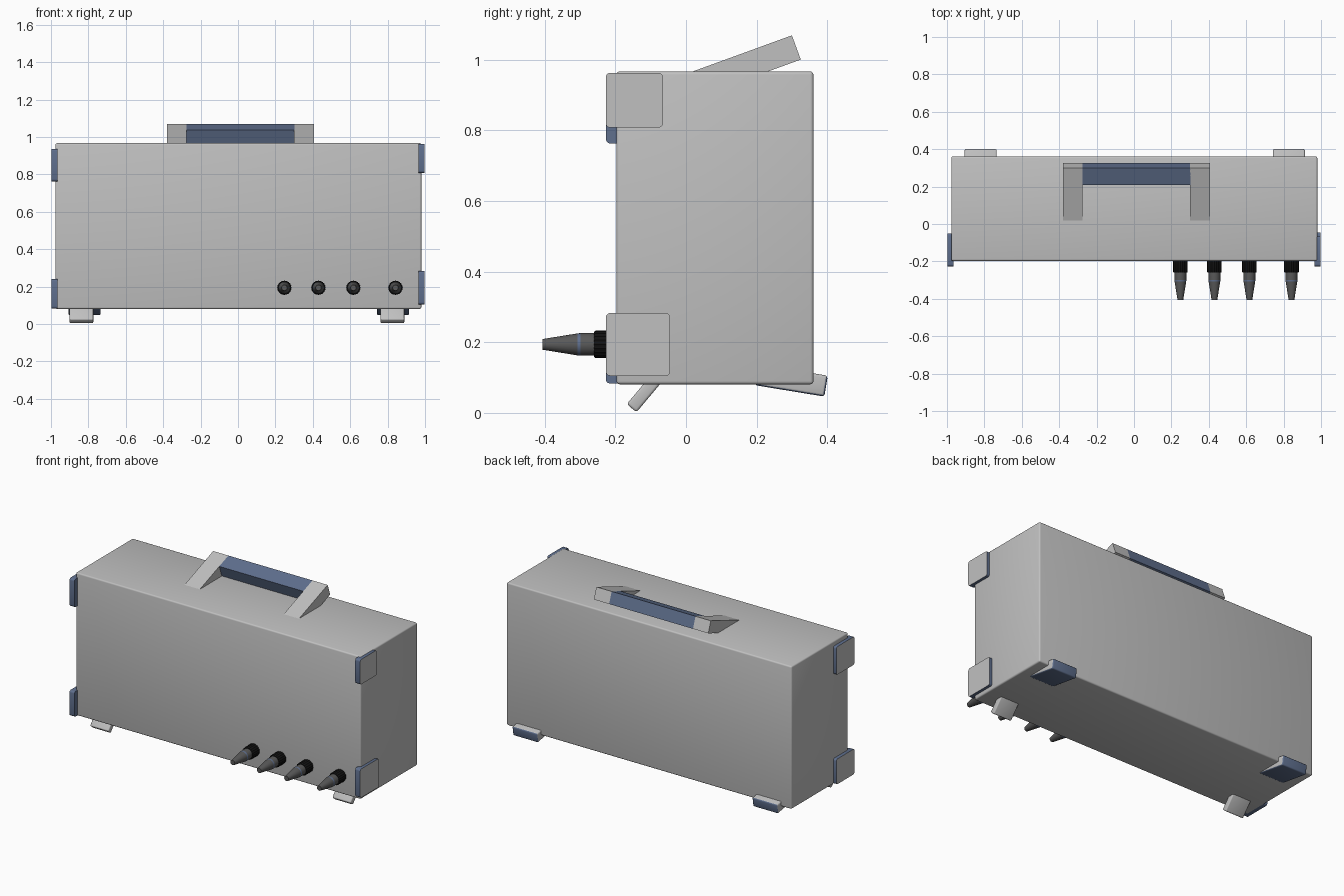
import bpy, bmesh, math
from mathutils import Matrix, Vector

if "Cube" in bpy.data.objects:
    bpy.data.objects.remove(bpy.data.objects["Cube"])


def material(name, rgb):
    m = bpy.data.materials.new(name)
    m.diffuse_color = (*rgb, 1.0)
    m.use_nodes = True
    m.node_tree.nodes["Principled BSDF"].inputs["Base Color"].default_value = m.diffuse_color
    return m


GREY = material("light grey", (0.53, 0.53, 0.53))
BLUE = material("slate blue", (0.115, 0.16, 0.27))
BLACK = material("black", (0.006, 0.006, 0.006))
DARK = material("dark grey", (0.10, 0.10, 0.10))


def finish(name, bm, mats, smooth=True):
    bmesh.ops.recalc_face_normals(bm, faces=bm.faces)
    me = bpy.data.meshes.new(name)
    bm.to_mesh(me)
    bm.free()
    for m in mats:
        me.materials.append(m)
    ob = bpy.data.objects.new(name, me)
    bpy.context.collection.objects.link(ob)
    if smooth:
        bpy.ops.object.select_all(action='DESELECT')
        ob.select_set(True)
        bpy.context.view_layer.objects.active = ob
        bpy.ops.object.shade_smooth_by_angle(angle=math.radians(35))
    return ob


def box(name, centre, size, mats, tilt=0.0, bevel=0.0, edge_axis=None, rule=None):
    """Box with bevelled edges; rule(normal) picks the material index."""
    bm = bmesh.new()
    bmesh.ops.create_cube(bm, size=1.0)
    bmesh.ops.scale(bm, vec=Vector(size), verts=bm.verts)
    if bevel:
        edges = [e for e in bm.edges if edge_axis is None or
                 abs((e.verts[0].co - e.verts[1].co).normalized()[edge_axis]) > 0.9]
        bmesh.ops.bevel(bm, geom=edges, offset=bevel, segments=3,
                        profile=0.5, affect='EDGES')
    bm.normal_update()
    if rule:
        for f in bm.faces:
            f.material_index = rule(f.normal)
    ob = finish(name, bm, mats, bevel > 0)
    ob.matrix_world = Matrix.Translation(centre) @ Matrix.Rotation(math.radians(tilt), 4, 'X')
    return ob


def lathe(name, x, z, rings, mats, sides=24, knurl=1.0):
    """Turned part along y; rings are (y, radius, material index)."""
    bm = bmesh.new()
    loops = []
    for y, r, _ in rings:
        loop = []
        for i in range(sides):
            a = 2 * math.pi * i / sides
            k = r * (knurl if i % 2 else 1.0)
            loop.append(bm.verts.new((x + k * math.cos(a), y, z + k * math.sin(a))))
        loops.append(loop)
    for j in range(len(loops) - 1):
        for i in range(sides):
            n = (i + 1) % sides
            f = bm.faces.new((loops[j][i], loops[j][n], loops[j + 1][n], loops[j + 1][i]))
            f.material_index = rings[j][2]
    bm.faces.new(loops[0]).material_index = rings[0][2]
    bm.faces.new(loops[-1]).material_index = rings[-1][2]
    return finish(name, bm, mats)


# Main case
box("case", (0.0015, 0.082, 0.524), (1.957, 0.558, 0.886), [GREY], bevel=0.009)

# Side corner bumpers: grey outer face, blue rim (y back, z low, z high)
for side, label, plates in (
        (1, "right", ((-0.065, 0.808, 0.963), (-0.045, 0.105, 0.283))),
        (-1, "left", ((-0.05, 0.763, 0.937), (-0.05, 0.083, 0.24)))):
    for (y1, z0, z1), level in zip(plates, ("upper", "lower")):
        box(f"{label}_{level}_bumper", (side * 0.981, (y1 - 0.227) / 2, (z0 + z1) / 2),
            (0.034, y1 + 0.227, z1 - z0), [GREY, BLUE], bevel=0.012, edge_axis=0,
            rule=lambda n, s=side: 0 if n.x * s > 0.9 else 1)

# Tilted front feet
for x, label in ((-0.837, "left"), (0.826, "right")):
    box(f"front_{label}_foot", (x, -0.109, 0.067), (0.127, 0.14, 0.036),
        [GREY], tilt=50, bevel=0.007)

# Tilted rear feet: grey top and sides, blue sole and end
for x, label in ((-0.82, "left"), (0.828, "right")):
    box(f"rear_{label}_foot", (x, 0.298, 0.092), (0.172, 0.2, 0.06),
        [GREY, BLUE], tilt=-9.3, bevel=0.008,
        rule=lambda n: 1 if n.z < -0.6 or n.y > 0.6 else 0)

# Carrying handle: two sloping arms and a blue grip
slope = Vector((0, math.cos(math.radians(20)), math.sin(math.radians(20))))
tip = Vector((0, 0.3125, 1.035))
for x, label in ((-0.328, "left"), (0.353, "right")):
    box(f"handle_{label}_arm", Vector((x, 0, 0)) + tip - slope * 0.18,
        (0.105, 0.36, 0.073), [GREY], tilt=20)
box("handle_grip", Vector((0.0125, 0, 0)) + tip - slope * 0.048,
    (0.577, 0.096, 0.073), [BLUE], tilt=20)

# Plugs along the lower front: ribbed collar and tapered strain relief
for i, x in enumerate((0.248, 0.43, 0.617, 0.842), 1):
    lathe(f"plug_{i}_collar", x, 0.194,
          [(-0.19, 0.039, 0), (-0.256, 0.039, 0), (-0.26, 0.036, 0)],
          [BLACK], sides=40, knurl=0.94)
    lathe(f"plug_{i}_tip", x, 0.194,
          [(-0.25, 0.032, 0), (-0.299, 0.032, 1), (-0.308, 0.031, 0),
           (-0.407, 0.015, 0)], [DARK, BLUE])
